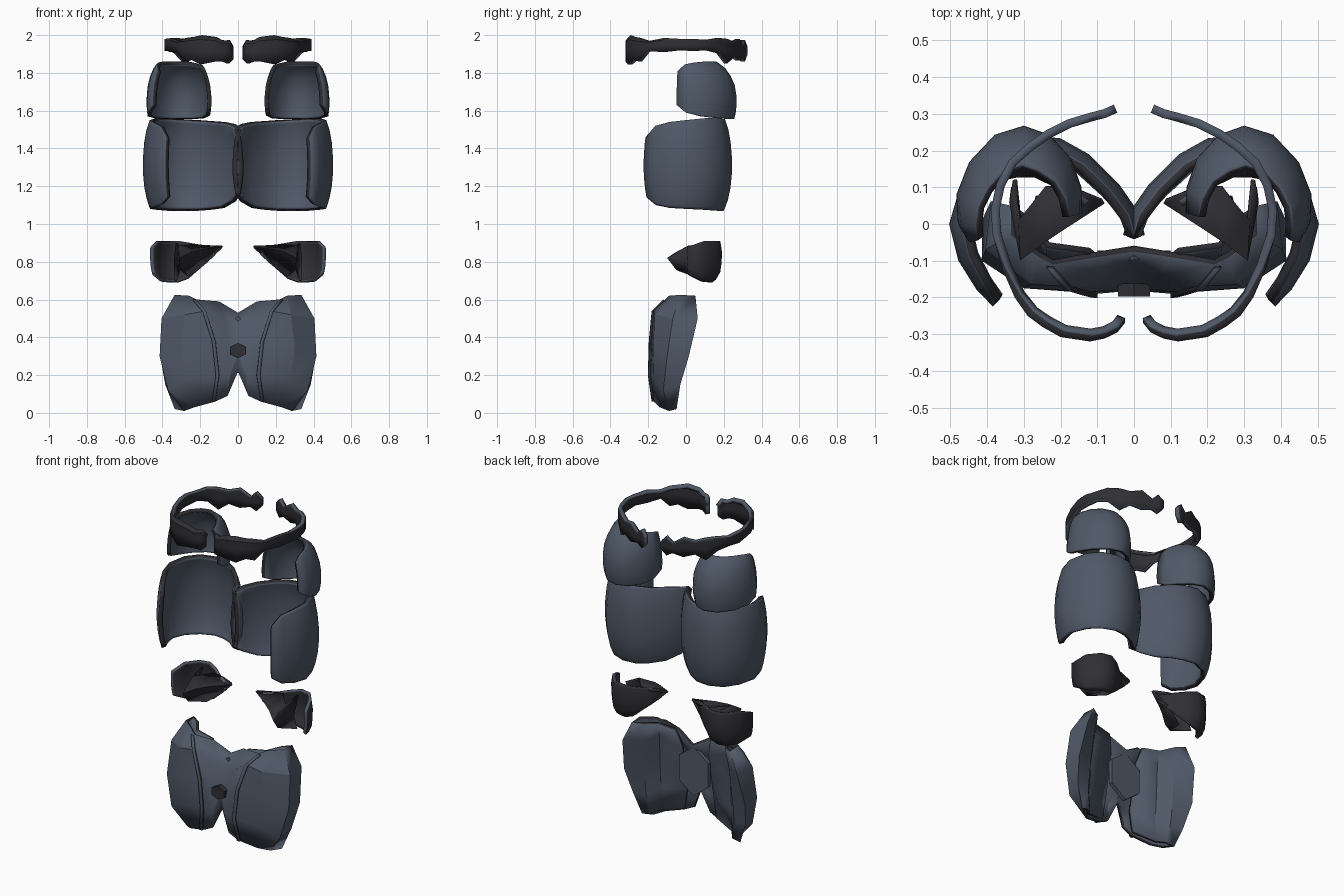
import bpy, math


def material(name, rgb):
    m = bpy.data.materials.new(name)
    m.diffuse_color = (*rgb, 1)
    return m


SLATE = material("slate plate", (0.08, 0.10, 0.138))
DARK = material("dark trim", (0.028, 0.028, 0.035))


def grid_object(name, cols, face_mat, rim_mat, thick, flip, angle=35):
    """Mirrored, thickened sheet from columns of points running bottom to top."""
    n = len(cols[0])
    verts = [p for c in cols for p in c]
    faces = []
    for c in range(len(cols) - 1):
        for r in range(n - 1):
            f = [c * n + r, (c + 1) * n + r, (c + 1) * n + r + 1, c * n + r + 1]
            faces.append(f[::-1] if flip else f)
    me = bpy.data.meshes.new(name)
    me.from_pydata(verts, [], faces)
    me.materials.append(face_mat)
    me.materials.append(rim_mat)
    ob = bpy.data.objects.new(name, me)
    bpy.context.collection.objects.link(ob)
    bpy.ops.object.select_all(action='DESELECT')
    ob.select_set(True)
    bpy.context.view_layer.objects.active = ob
    bpy.ops.object.shade_smooth_by_angle(angle=math.radians(angle))
    mi = ob.modifiers.new("mirror", 'MIRROR')
    mi.merge_threshold = 0.001
    so = ob.modifiers.new("thickness", 'SOLIDIFY')
    so.thickness = thick
    so.offset = -1
    so.material_offset_rim = 1
    return ob


def scale_at(profile, z):
    """Linear lookup of the shrink factor at height z."""
    for (z0, s0), (z1, s1) in zip(profile, profile[1:]):
        if z <= z1:
            return s0 + (s1 - s0) * max(0, z - z0) / (z1 - z0)
    return profile[-1][1]


def shell(name, section, profile, centre, rows, face_mat, rim_mat, thick, angle=50):
    """section: (x, y, z_bottom, z_top) per column; profile: (z, scale to the centre)."""
    cx, cy = centre
    cols = []
    for x, y, z0, z1 in section:
        col = []
        for i in range(rows):
            # rows sit closer together near the top and bottom edges
            t = 0.5 - 0.5 * math.cos(math.pi * i / (rows - 1))
            z = z0 + (z1 - z0) * t
            s = scale_at(profile, z)
            col.append((cx + (x - cx) * s, cy + (y - cy) * s, z))
        cols.append(col)
    return grid_object(name, cols, face_mat, rim_mat, thick, True, angle)


# large curved back plates, wrapping round the outside
shell("thigh_plate", [
    (-0.03, -0.03, 1.16, 1.52), (-0.015, 0.03, 1.12, 1.53), (0.04, 0.11, 1.085, 1.54),
    (0.12, 0.19, 1.075, 1.545), (0.20, 0.235, 1.07, 1.55), (0.30, 0.245, 1.07, 1.555),
    (0.40, 0.205, 1.07, 1.56), (0.47, 0.12, 1.075, 1.56), (0.505, 0.0, 1.08, 1.55),
    (0.48, -0.10, 1.085, 1.54), (0.43, -0.18, 1.10, 1.52), (0.385, -0.225, 1.14, 1.46)],
    [(1.07, 0.82), (1.10, 0.88), (1.16, 0.945), (1.24, 0.99), (1.32, 1.0), (1.42, 0.975),
     (1.50, 0.92), (1.56, 0.84)], (0.25, -0.01), 10, SLATE, DARK, 0.025)

# smaller domed plates above
shell("upper_shell", [
    (0.14, 0.03, 1.61, 1.825), (0.142, 0.10, 1.575, 1.84), (0.17, 0.18, 1.56, 1.85),
    (0.23, 0.245, 1.555, 1.86), (0.30, 0.27, 1.555, 1.86), (0.38, 0.245, 1.555, 1.86),
    (0.45, 0.17, 1.56, 1.86), (0.485, 0.08, 1.57, 1.855), (0.48, 0.0, 1.59, 1.845),
    (0.45, -0.05, 1.63, 1.81)],
    [(1.555, 0.95), (1.60, 0.985), (1.66, 1.0), (1.73, 0.965), (1.79, 0.875), (1.835, 0.76),
     (1.86, 0.62)], (0.31, -0.02), 10, SLATE, DARK, 0.022)

# broken collar ring with notched ends; the front part rolls inward at the top
RING = [
    (0.025, -0.27, 1.87, 1.94), (0.045, -0.295, 1.85, 1.975), (0.08, -0.312, 1.86, 1.97),
    (0.12, -0.32, 1.86, 1.99), (0.20, -0.308, 1.845, 2.0), (0.25, -0.28, 1.87, 1.99),
    (0.29, -0.25, 1.86, 1.985), (0.325, -0.20, 1.915, 1.97), (0.36, -0.12, 1.91, 1.985),
    (0.385, -0.03, 1.92, 1.98), (0.39, 0.04, 1.915, 1.98), (0.375, 0.11, 1.92, 1.975),
    (0.34, 0.175, 1.905, 1.985), (0.29, 0.22, 1.85, 1.98), (0.24, 0.255, 1.885, 1.965),
    (0.18, 0.285, 1.865, 1.98), (0.12, 0.303, 1.88, 1.94), (0.085, 0.312, 1.86, 1.975),
    (0.055, 0.325, 1.895, 1.94)]
ring_cols = []
for x, y, z0, z1 in RING:
    roll = 0.05 * min(1, max(0, (-y - 0.03) / 0.2))
    ring_cols.append([(x * (1 - roll * k), y * (1 - roll * k), z0 + (z1 - z0) * t)
                      for t, k in ((0, 0), (0.5, 0), (0.85, 0), (1, 1))])
grid_object("collar_band", ring_cols, DARK, SLATE, 0.024, False, 30)

# knee cups, open to the front
shell("knee_cup", [
    (0.12, 0.065, 0.835, 0.885), (0.19, 0.11, 0.77, 0.89), (0.25, 0.16, 0.71, 0.90),
    (0.31, 0.19, 0.69, 0.91), (0.38, 0.175, 0.69, 0.91), (0.44, 0.10, 0.695, 0.91),
    (0.465, 0.01, 0.73, 0.88)],
    [(0.69, 0.68), (0.71, 0.84), (0.75, 0.96), (0.81, 1.0), (0.87, 1.0), (0.91, 0.94)],
    (0.33, 0.03), 7, DARK, SLATE, 0.018, 40)

# wedge-shaped faceted panel in front of each knee cup, reaching to an inner tip
grid_object("knee_wedge", [
    [(0.085, 0.062, 0.872), (0.08, 0.056, 0.88), (0.087, 0.066, 0.886)],
    [(0.17, 0.09, 0.79), (0.19, -0.015, 0.865), (0.17, 0.10, 0.888)],
    [(0.26, 0.07, 0.72), (0.25, -0.055, 0.85), (0.24, 0.10, 0.895)],
    [(0.305, -0.05, 0.755), (0.31, -0.10, 0.82), (0.315, 0.01, 0.885)],
    [(0.335, 0.10, 0.70), (0.34, 0.06, 0.80), (0.33, 0.12, 0.90)]],
    DARK, DARK, 0.012, False, 20)

# paired lower front plates: centre web, inner ridge, broad face, outer side, closed back
COLS = [
    [(0, -.155, .22), (0, -.165, .31), (0, -.145, .38), (0, -.11, .46), (0, -.075, .53)],
    [(.055, -.17, .09), (.042, -.185, .20), (.05, -.18, .32), (.07, -.14, .47), (.10, -.09, .59)],
    [(.12, -.17, .06), (.10, -.19, .20), (.12, -.185, .38), (.17, -.17, .54), (.22, -.11, .60)],
    [(.23, -.14, .03), (.28, -.17, .18), (.30, -.175, .35), (.28, -.165, .52), (.26, -.09, .62)],
    [(.285, -.09, .01), (.37, -.12, .12), (.415, -.10, .30), (.405, -.07, .50), (.335, -.03, .625)],
    [(.335, -.05, .02), (.385, -.03, .15), (.412, .015, .30), (.39, .062, .50), (.335, .05, .62)],
    [(.28, -.05, .03), (.30, -.04, .15), (.30, -.02, .30), (.29, .0, .50), (.28, .02, .61)],
    [(.24, -.10, .045), (.24, -.10, .18), (.24, -.09, .35), (.23, -.07, .52), (.23, -.05, .60)],
    [(.11, -.14, .075), (.09, -.14, .20), (.09, -.11, .35), (.09, -.09, .48), (.12, -.065, .585)]]
grid_object("lower_front_plate", COLS, SLATE, DARK, 0.018, False, 25)

# raised ridge strip along the inner edge of each lower plate
RIDGE = [[(x, y - 0.012, z) for x, y, z in COLS[2]],
         [(x + 0.018, y - 0.010, z) for x, y, z in COLS[2]]]
grid_object("inner_ridge", RIDGE, SLATE, DARK, 0.02, False, 25)


# six-sided plate behind the centre web and dark clasp in front
def hexagon(name, w, h, y, z, depth, mat):
    bpy.ops.mesh.primitive_cylinder_add(vertices=6, radius=1, depth=1, location=(0, y, z),
                                        rotation=(math.pi / 2, 0, 0))
    ob = bpy.context.object
    ob.name = name
    ob.scale = (w, h, depth)
    ob.data.materials.append(mat)


hexagon("back_hex_plate", 0.115, 0.15, -0.085, 0.36, 0.025, SLATE)
hexagon("front_clasp", 0.05, 0.04, -0.18, 0.33, 0.035, DARK)
